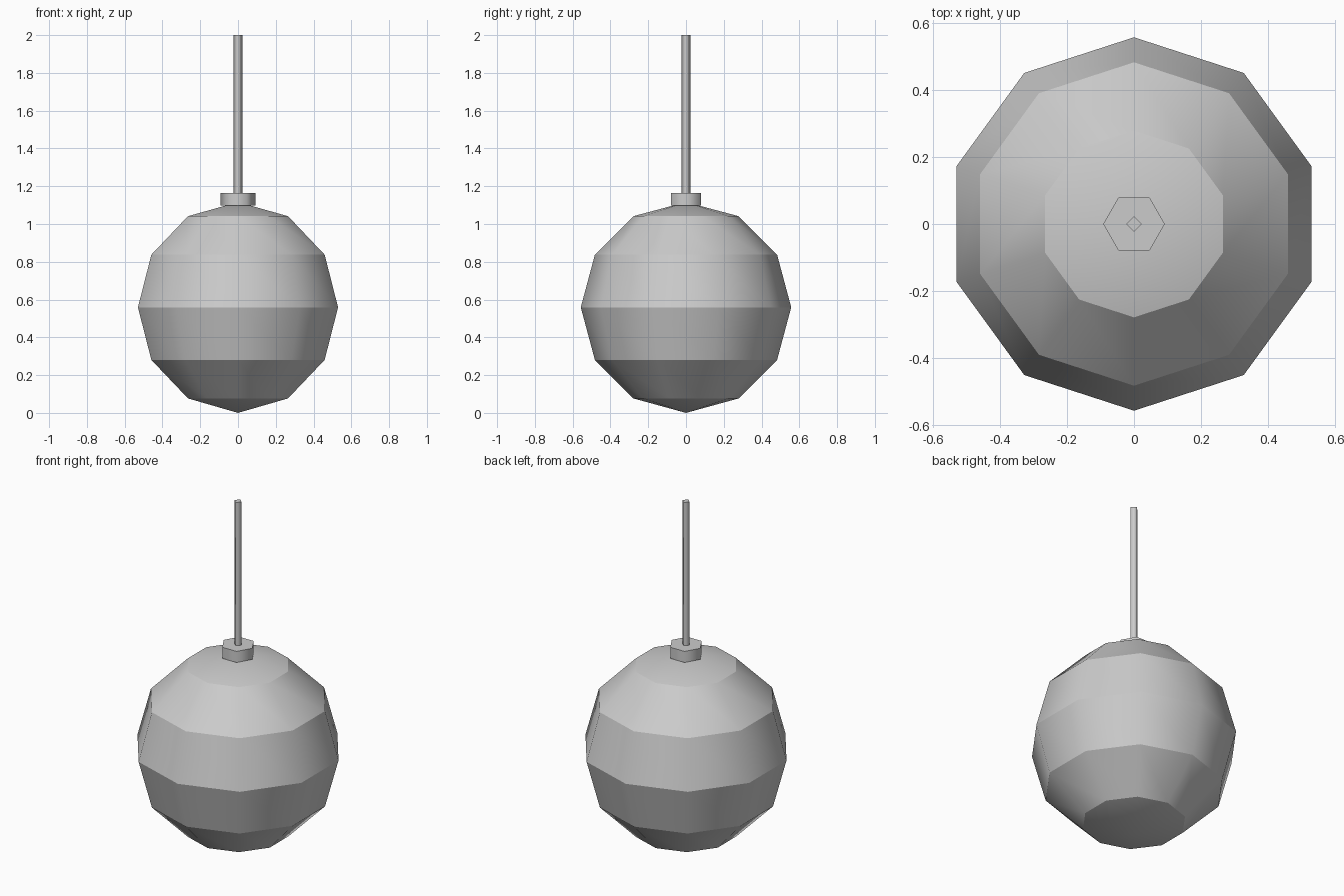
import bpy, bmesh, math

if "Cube" in bpy.data.objects:
    bpy.data.objects.remove(bpy.data.objects["Cube"])

grey = bpy.data.materials.new("light_grey")
grey.diffuse_color = (0.6, 0.6, 0.6, 1)
grey.use_nodes = True
grey.node_tree.nodes["Principled BSDF"].inputs["Base Color"].default_value = grey.diffuse_color


def finish(name, bm):
    """Smooth around the axis, sharp on every horizontal ring."""
    bmesh.ops.recalc_face_normals(bm, faces=bm.faces)
    for f in bm.faces:
        f.smooth = True
    for e in bm.edges:
        a, b = e.verts
        e.smooth = abs(a.co.z - b.co.z) > 1e-4
    me = bpy.data.meshes.new(name)
    bm.to_mesh(me)
    bm.free()
    me.materials.append(grey)
    ob = bpy.data.objects.new(name, me)
    bpy.context.collection.objects.link(ob)
    return ob


def prism(name, sides, radius, z0, z1):
    bm = bmesh.new()
    rings = []
    for z in (z0, z1):
        rings.append([bm.verts.new((radius * math.cos(2 * math.pi * i / sides),
                                    radius * math.sin(2 * math.pi * i / sides), z))
                      for i in range(sides)])
    for i in range(sides):
        j = (i + 1) % sides
        bm.faces.new((rings[0][i], rings[0][j], rings[1][j], rings[1][i]))
    bm.faces.new(rings[0][::-1])
    bm.faces.new(rings[1])
    return finish(name, bm)


# Globe: ten segments, six rings
R = 0.557
bm = bmesh.new()
bmesh.ops.create_uvsphere(bm, u_segments=10, v_segments=6, radius=R)
bmesh.ops.translate(bm, verts=bm.verts, vec=(0, 0, R + 0.002))
# Rest the tip exactly on the ground
for v in bm.verts:
    if v.co.z < 0.01:
        v.co.z = 0
finish("globe", bm)

# Hexagonal collar and thin four-sided hanging rod
prism("collar", 6, 0.092, 1.098, 1.163)
prism("hanging_rod", 4, 0.023, 1.15, 2.0)
